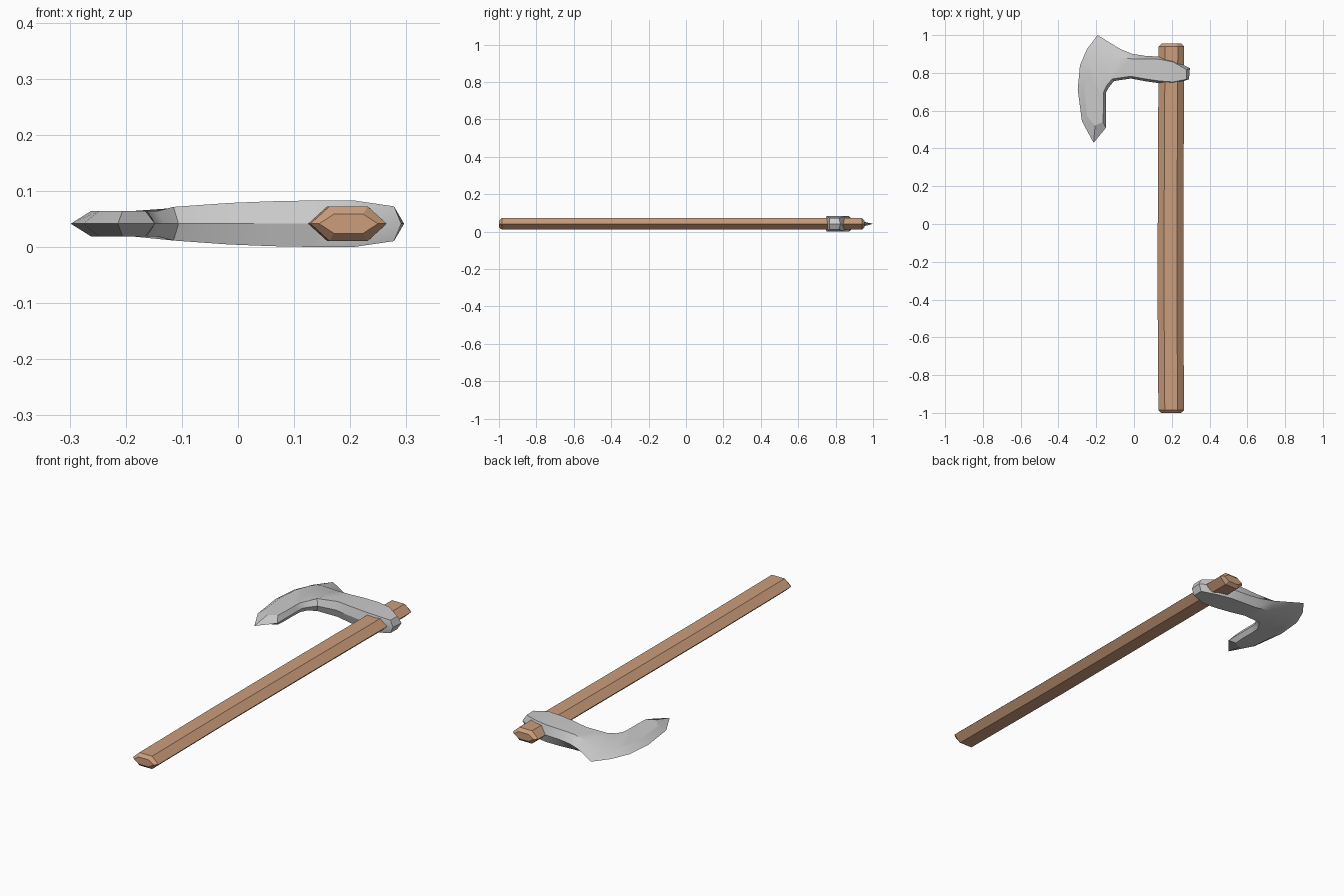
import bpy, bmesh, math

ZC = 0.0415  # mid-plane height of the whole axe


def loft(name, rings, cap_start=None, cap_end=None):
    """Skin equal-length rings of points, with optional cap faces by index."""
    bm = bmesh.new()
    vs = [[bm.verts.new(p) for p in r] for r in rings]
    n = len(rings[0])
    for a, b in zip(vs, vs[1:]):
        for i in range(n):
            j = (i + 1) % n
            bm.faces.new((a[i], a[j], b[j], b[i]))
    for ring, caps in ((vs[0], cap_start), (vs[-1], cap_end)):
        for idx in caps or []:
            bm.faces.new([ring[i] for i in idx])
    bmesh.ops.remove_doubles(bm, verts=bm.verts, dist=1e-5)
    bmesh.ops.recalc_face_normals(bm, faces=bm.faces)
    me = bpy.data.meshes.new(name)
    bm.to_mesh(me)
    bm.free()
    ob = bpy.data.objects.new(name, me)
    bpy.context.collection.objects.link(ob)
    return ob


# Handle: flattened hexagon with a slight bow and chamfered ends
def hexagon(y, cx, s=1.0, h=1.0):
    prof = [(-0.068, 0), (-0.034, 0.031), (0.034, 0.031),
            (0.068, 0), (0.034, -0.031), (-0.034, -0.031)]
    return [(cx + x * s, y, ZC + z * h) for x, z in prof]


handle = loft("handle", [
    hexagon(-1.0, 0.197, 0.77, 0.55),
    hexagon(-0.985, 0.197),
    hexagon(-0.40, 0.193),
    hexagon(0.15, 0.194),
    hexagon(0.94, 0.198),
    hexagon(0.955, 0.198, 0.77, 0.55),
], [range(6)], [range(6)])
wood = bpy.data.materials.new("wood")
wood.diffuse_color = (0.6, 0.34, 0.2, 1)
handle.data.materials.append(wood)

# Axe head: sections from the poll, along the neck, then round the blade.
# Each: upper rim, upper shoulder, lower shoulder, lower rim, half thickness
sections = [
    ((0.296, 0.825), (0.278, 0.818), (0.278, 0.766), (0.291, 0.766), 0.031),
    ((0.206, 0.870), (0.206, 0.858), (0.206, 0.752), (0.206, 0.740), 0.0415),
    ((0.137, 0.886), (0.137, 0.872), (0.137, 0.757), (0.137, 0.745), 0.0415),
    ((0.060, 0.890), (0.060, 0.874), (0.060, 0.768), (0.060, 0.756), 0.040),
    ((-0.010, 0.901), (-0.010, 0.874), (-0.016, 0.782), (-0.016, 0.770), 0.037),
    ((-0.074, 0.927), (-0.085, 0.885), (-0.115, 0.768), (-0.106, 0.757), 0.030),
    ((-0.193, 1.000), (-0.190, 0.905), (-0.144, 0.734), (-0.131, 0.726), 0.0225),
    ((-0.249, 0.926), (-0.228, 0.870), (-0.160, 0.703), (-0.147, 0.700), 0.0225),
    ((-0.286, 0.840), (-0.250, 0.810), (-0.162, 0.660), (-0.148, 0.660), 0.0225),
    ((-0.298, 0.713), (-0.262, 0.705), (-0.162, 0.600), (-0.148, 0.600), 0.0225),
    ((-0.276, 0.545), (-0.248, 0.570), (-0.165, 0.540), (-0.148, 0.510), 0.0225),
    ((-0.214, 0.430), (-0.206, 0.520), (-0.206, 0.520), (-0.214, 0.430), 0.0225),
]
rings = []
for uo, ui, li, lo, t in sections:
    rings.append([(*uo, ZC), (*ui, ZC + t), (*li, ZC + t),
                  (*lo, ZC), (*li, ZC - t), (*ui, ZC - t)])
head = loft("axe_head", rings, [(0, 1, 2, 3), (3, 4, 5, 0)])

bpy.context.view_layer.objects.active = head
head.select_set(True)
bpy.ops.object.shade_smooth_by_angle(angle=math.radians(25))
